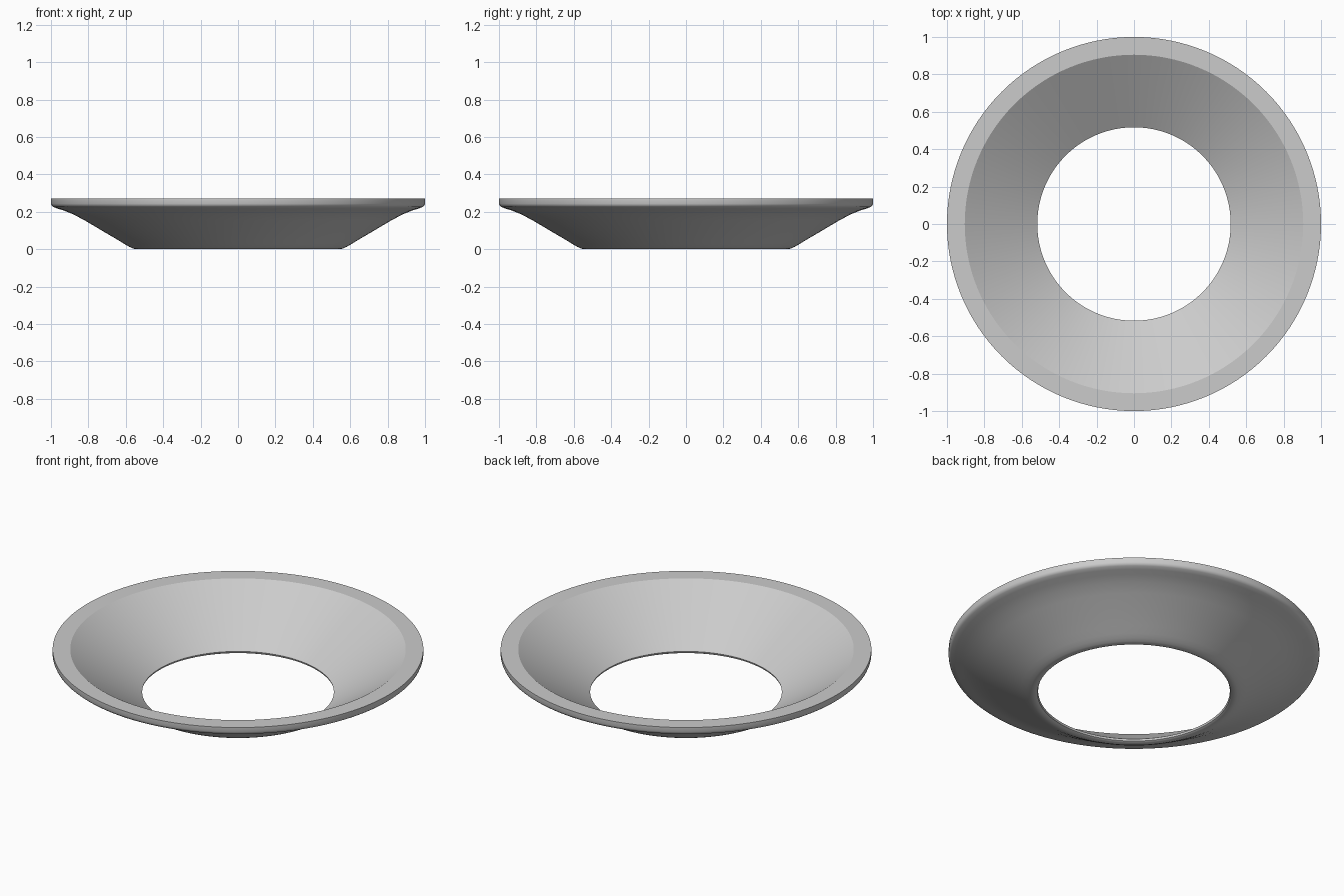
import bpy, bmesh, math

if "Cube" in bpy.data.objects:
    bpy.data.objects.remove(bpy.data.objects["Cube"])

SEGMENTS = 128

# Closed cross-section (radius, height): flat rim, rounded lip, S-curved underside, straight inner cone
profile = [
    (0.905, 0.27), (1.0, 0.27), (1.0, 0.243), (0.996, 0.233), (0.988, 0.226),
    (0.965, 0.217), (0.93, 0.206), (0.88, 0.186), (0.82, 0.154), (0.70, 0.083),
    (0.645, 0.051), (0.605, 0.026), (0.58, 0.012), (0.56, 0.003), (0.548, 0.0),
    (0.53, 0.0), (0.521, 0.005), (0.517, 0.016),
]

# Spin the cross-section around the vertical axis
bm = bmesh.new()
rings = []
for i in range(SEGMENTS):
    a = 2 * math.pi * i / SEGMENTS
    rings.append([bm.verts.new((r * math.cos(a), r * math.sin(a), z)) for r, z in profile])
n = len(profile)
for i in range(SEGMENTS):
    here, after = rings[i], rings[(i + 1) % SEGMENTS]
    for j in range(n):
        k = (j + 1) % n
        bm.faces.new((here[j], here[k], after[k], after[j]))
bmesh.ops.recalc_face_normals(bm, faces=bm.faces)

mesh = bpy.data.meshes.new("flared_ring")
bm.to_mesh(mesh)
bm.free()
ring = bpy.data.objects.new("flared_ring", mesh)
bpy.context.collection.objects.link(ring)

# Smooth shading with crisp rim edges
bpy.context.view_layer.objects.active = ring
ring.select_set(True)
bpy.ops.object.shade_smooth_by_angle(angle=math.radians(30))
